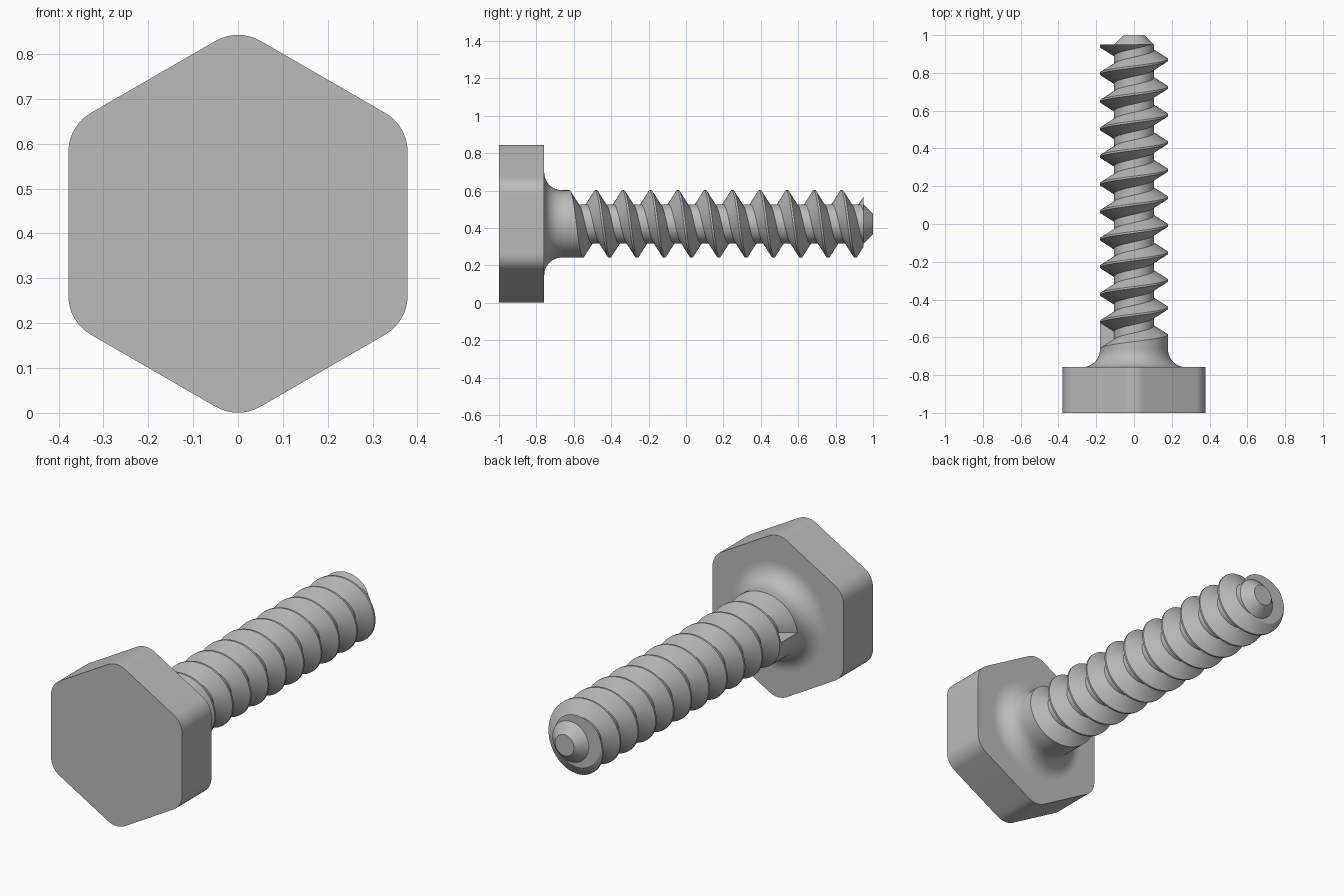
import bpy, bmesh
from math import sin, cos, pi, radians

if "Cube" in bpy.data.objects:
    bpy.data.objects.remove(bpy.data.objects["Cube"], do_unlink=True)

ZC = 0.4215                    # height of the bolt axis
FLAT, CORNER = 0.378, 0.1      # head half width across flats, corner radius
HEAD_BACK = -0.758
SHANK, CORE, FILLET = 0.18, 0.105, 0.095
PITCH, START = 0.146, -0.664   # thread pitch, where the groove begins on the -x side
CREST, BASE = 0.005, 0.051     # half widths of the thread ridge
THREAD_END = 0.95
STEPS = 64                     # segments per turn

steel = bpy.data.materials.new("grey steel")
steel.use_nodes = True
GREY = (0.5, 0.5, 0.5, 1)
steel.diffuse_color = GREY
steel.node_tree.nodes["Principled BSDF"].inputs["Base Color"].default_value = GREY


def loft(name, rings, clip_y=None):
    """Skin closed rings of points, cap both ends, optionally slice flat at clip_y."""
    bm = bmesh.new()
    loops = [[bm.verts.new(p) for p in ring] for ring in rings]
    n = len(loops[0])
    for a, b in zip(loops, loops[1:]):
        for i in range(n):
            j = (i + 1) % n
            bm.faces.new((a[i], a[j], b[j], b[i]))
    bm.faces.new(loops[0])
    bm.faces.new(loops[-1])
    if clip_y is not None:
        cut = bmesh.ops.bisect_plane(
            bm, geom=bm.verts[:] + bm.edges[:] + bm.faces[:],
            plane_co=(0, clip_y, 0), plane_no=(0, 1, 0), clear_outer=True)
        edges = [e for e in cut["geom_cut"] if isinstance(e, bmesh.types.BMEdge)]
        bmesh.ops.triangle_fill(bm, edges=edges, use_beauty=True)
    bmesh.ops.recalc_face_normals(bm, faces=bm.faces[:])
    mesh = bpy.data.meshes.new(name)
    bm.to_mesh(mesh)
    bm.free()
    mesh.materials.append(steel)
    obj = bpy.data.objects.new(name, mesh)
    bpy.context.collection.objects.link(obj)
    bpy.ops.object.select_all(action='DESELECT')
    obj.select_set(True)
    bpy.context.view_layer.objects.active = obj
    bpy.ops.object.shade_smooth_by_angle(angle=radians(30))
    return obj


def polar(r, turn, y):
    """Point around the axis; turn 0 is -x, then top, +x, bottom."""
    a = 2 * pi * turn
    return (-r * cos(a), y, ZC + r * sin(a))


def lathe(name, profile):
    return loft(name, [[polar(r, i / STEPS, y) for i in range(STEPS)] for y, r in profile])


# Hexagonal head with rounded corners
def hexagon(y):
    centre = (FLAT - CORNER) / cos(pi / 6)
    points = []
    for k in range(6):
        mid = pi / 2 + k * pi / 3
        for s in range(9):
            a = mid + (s / 8 - 0.5) * pi / 3
            points.append((centre * cos(mid) + CORNER * cos(a), y,
                           ZC + centre * sin(mid) + CORNER * sin(a)))
    return points


loft("hex_head", [hexagon(-1), hexagon(HEAD_BACK)])

# Flared fillet between head and shank
arc = [i / 12 * pi / 2 for i in range(13)]
lathe("neck_fillet", [(HEAD_BACK + FILLET * (1 - cos(a)),
                       SHANK + FILLET * (1 - sin(a))) for a in arc])

# Core rod with chamfered tip
lathe("core_rod", [(HEAD_BACK, CORE), (THREAD_END, CORE), (1, 0.055)])

# Plain shank ending along the first turn of the groove
INNER = CORE - 0.005
SLOPE = (BASE - CREST) / (SHANK - CORE)
FOOT = CREST + SLOPE * (SHANK - INNER)
neck_end = HEAD_BACK + FILLET
shank = []
for i in range(STEPS + 1):
    t = i / STEPS
    y = START + PITCH * t
    shank.append([polar(INNER, t, neck_end), polar(SHANK, t, neck_end),
                  polar(SHANK, t, y + CREST), polar(INNER, t, y + FOOT)])
loft("shank", shank)

# Helical thread, sliced flat before the tip
thread = []
last = int((THREAD_END + 0.07 - START) / PITCH * STEPS)
for i in range(STEPS, last + 1):
    t = i / STEPS
    y = START + PITCH * t
    thread.append([polar(INNER, t, y - FOOT), polar(SHANK, t, y - CREST),
                   polar(SHANK, t, y + CREST), polar(INNER, t, y + FOOT)])
loft("screw_thread", thread, clip_y=THREAD_END)
